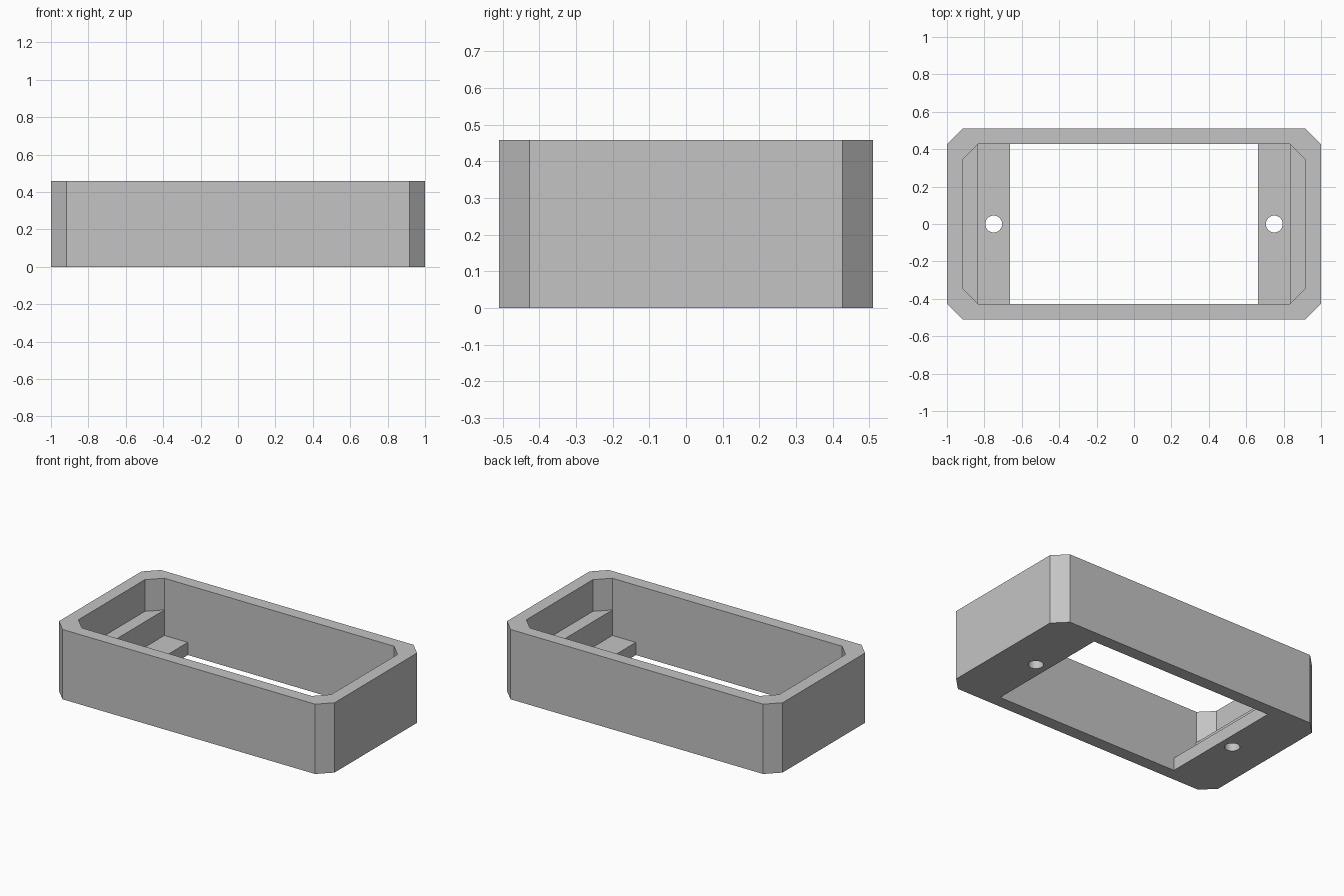
import bpy
import bmesh
from mathutils import Matrix, Vector

cube = bpy.data.objects.get("Cube")
if cube:
    bpy.data.objects.remove(cube, do_unlink=True)

HALF_X, HALF_Y, HEIGHT = 1.0, 0.51, 0.458   # outer size
WALL = 0.083                                # wall thickness, also corner chamfer
SHELF_Z, LEDGE_Z = 0.083, 0.25              # heights of the two end steps
SHELF_X, LEDGE_X = 0.663, 0.833             # where the two end steps start
HOLE_X, HOLE_R = 0.75, 0.045

grey = bpy.data.materials.new("light_grey")
grey.use_nodes = True
colour = (0.55, 0.55, 0.55, 1)
grey.diffuse_color = colour
grey.node_tree.nodes["Principled BSDF"].inputs["Base Color"].default_value = colour


def add_object(name, bm):
    bmesh.ops.recalc_face_normals(bm, faces=bm.faces)
    mesh = bpy.data.meshes.new(name)
    bm.to_mesh(mesh)
    bm.free()
    mesh.materials.append(grey)
    obj = bpy.data.objects.new(name, mesh)
    bpy.context.collection.objects.link(obj)
    return obj


def extruded_profile(name, half_profile, half_y, corner_x):
    """Mirror an (x, z) half profile, extrude it along y, chamfer the outer corners."""
    bm = bmesh.new()
    points = half_profile + [(-x, z) for x, z in reversed(half_profile)]
    face = bm.faces.new([bm.verts.new((x, -half_y, z)) for x, z in points])
    new = bmesh.ops.extrude_face_region(bm, geom=[face])["geom"]
    bmesh.ops.translate(bm, vec=(0, 2 * half_y, 0),
                        verts=[g for g in new if isinstance(g, bmesh.types.BMVert)])
    bmesh.ops.recalc_face_normals(bm, faces=bm.faces)
    corners = [e for e in bm.edges
               if all(abs(abs(v.co.x) - corner_x) < 1e-4 for v in e.verts)
               and abs(e.verts[0].co.z - e.verts[1].co.z) > 0.01]
    bmesh.ops.bevel(bm, geom=corners, offset=WALL, offset_type='OFFSET',
                    segments=1, profile=0.5, affect='EDGES')
    for v in bm.verts:  # offset is measured along each side of the corner
        v.co = Vector(v.co)
    return add_object(name, bm)


def cut(target, cutter):
    cutter.hide_render = True
    mod = target.modifiers.new("cut", 'BOOLEAN')
    mod.operation = 'DIFFERENCE'
    mod.solver = 'EXACT'
    mod.object = cutter
    bpy.context.view_layer.objects.active = target
    bpy.ops.object.modifier_apply(modifier=mod.name)
    bpy.data.objects.remove(cutter, do_unlink=True)


# Outer body with chamfered corners
frame = extruded_profile("frame", [(HALF_X, 0), (HALF_X, HEIGHT)], HALF_Y, HALF_X)

# Stepped cavity: through opening, end shelves, end ledges
inner_x = HALF_X - WALL
cavity = extruded_profile("cavity_cutter", [
    (SHELF_X, -0.1), (SHELF_X, SHELF_Z), (LEDGE_X, SHELF_Z),
    (LEDGE_X, LEDGE_Z), (inner_x, LEDGE_Z), (inner_x, 0.6)],
    HALF_Y - WALL, inner_x)
cut(frame, cavity)

# Screw holes through the shelves
bm = bmesh.new()
for side in (-1, 1):
    bmesh.ops.create_cone(bm, cap_ends=True, segments=32, radius1=HOLE_R, radius2=HOLE_R,
                          depth=0.3, matrix=Matrix.Translation((side * HOLE_X, 0, 0)))
cut(frame, add_object("hole_cutter", bm))

# Smooth hole walls, sharp edges elsewhere
bpy.ops.object.select_all(action='DESELECT')
frame.select_set(True)
bpy.context.view_layer.objects.active = frame
bpy.ops.object.shade_smooth_by_angle(angle=0.5)
